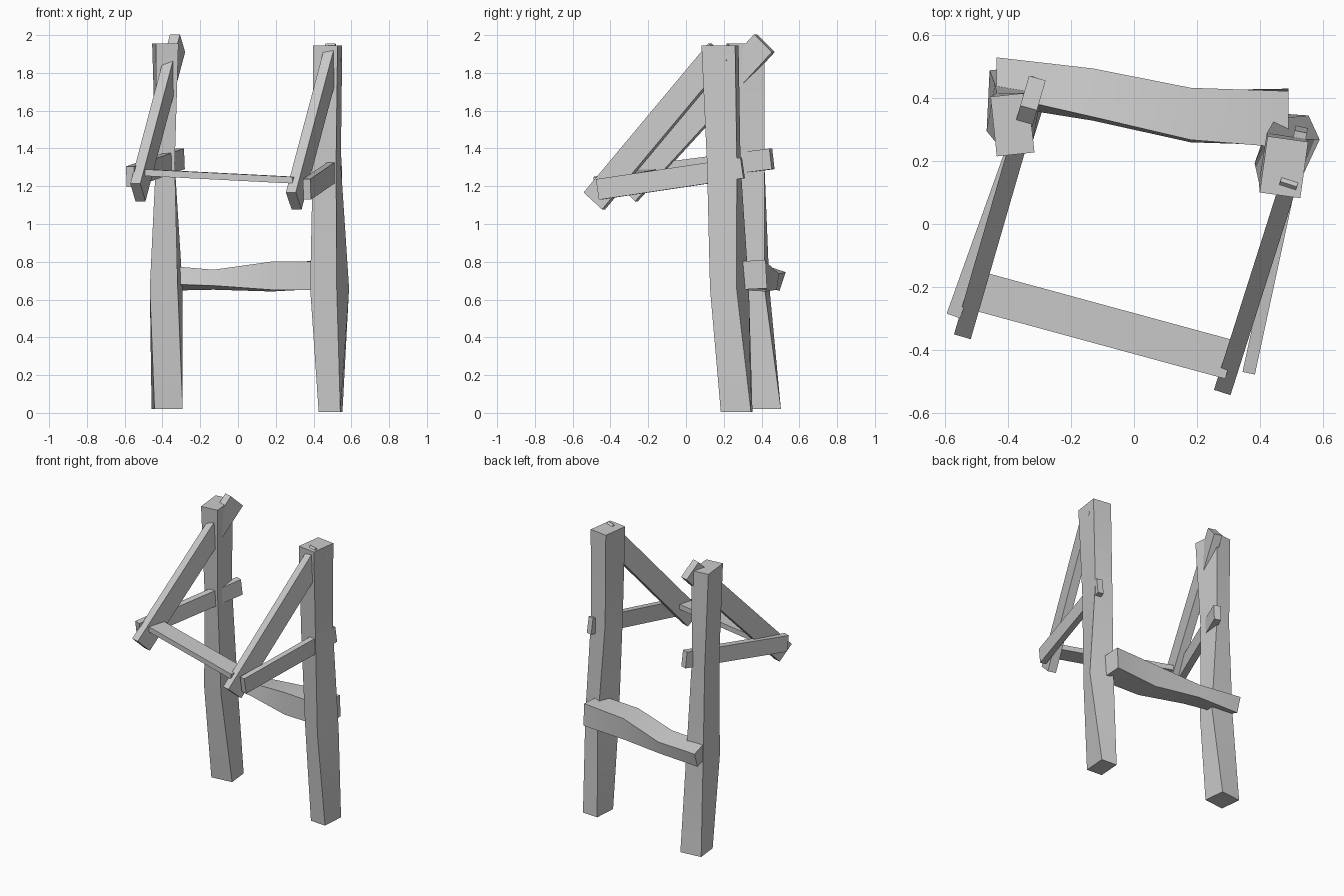
import bpy, bmesh
from math import radians, sin, cos
from mathutils import Vector, Matrix

if "Cube" in bpy.data.objects:
    bpy.data.objects.remove(bpy.data.objects["Cube"])


def finish(name, bm, smooth=False):
    bmesh.ops.recalc_face_normals(bm, faces=bm.faces[:])
    me = bpy.data.meshes.new(name)
    bm.to_mesh(me)
    bm.free()
    ob = bpy.data.objects.new(name, me)
    bpy.context.collection.objects.link(ob)
    if smooth:
        bpy.ops.object.select_all(action='DESELECT')
        ob.select_set(True)
        bpy.context.view_layer.objects.active = ob
        bpy.ops.object.shade_smooth_by_angle(angle=radians(35))
    return ob


def log(name, rings, along_x=False):
    """Loft of rectangles: (position, centre a, centre b, width, depth, twist)."""
    bm = bmesh.new()
    loops = []
    for t, a, b, w, d, twist in rings:
        c, s = cos(radians(twist)), sin(radians(twist))
        loop = []
        for i, j in ((-1, -1), (1, -1), (1, 1), (-1, 1)):
            u, v = i * w / 2, j * d / 2
            p, q = a + u * c - v * s, b + u * s + v * c
            loop.append(bm.verts.new((t, p, q) if along_x else (p, q, t)))
        loops.append(loop)
    for l0, l1 in zip(loops, loops[1:]):
        for k in range(4):
            n = (k + 1) % 4
            bm.faces.new((l0[k], l0[n], l1[n], l1[k]))
    bm.faces.new(loops[0])
    bm.faces.new(loops[-1])
    return finish(name, bm, True)


def plank(name, start, end, thick, tall):
    """Box beam between two points; thickness is kept horizontal."""
    a, b = Vector(start), Vector(end)
    d = (b - a).normalized()
    side = d.cross(Vector((0, 0, 1))).normalized()
    up = side.cross(d)
    rot = Matrix((d, side, up)).transposed().to_4x4()
    size = Matrix.Diagonal(((b - a).length, thick, tall, 1))
    bm = bmesh.new()
    bmesh.ops.create_cube(bm, size=1, matrix=Matrix.Translation((a + b) / 2) @ rot @ size)
    return finish(name, bm)


# crooked upright posts
log("left_post", [
    (0.02, -0.375, 0.42, 0.15, 0.15, 6),
    (0.66, -0.38, 0.355, 0.15, 0.15, -10),
    (1.32, -0.385, 0.335, 0.10, 0.16, 0),
    (1.955, -0.385, 0.315, 0.12, 0.19, 6)])
log("right_post", [
    (0.005, 0.49, 0.268, 0.115, 0.16, -4),
    (0.66, 0.485, 0.23, 0.155, 0.155, -25),
    (1.32, 0.47, 0.20, 0.125, 0.16, -9),
    (1.945, 0.475, 0.18, 0.13, 0.18, -8)])

# crooked lower rail behind the posts
log("lower_rail", [
    (-0.435, 0.452, 0.715, 0.125, 0.105, -18),
    (-0.13, 0.41, 0.705, 0.155, 0.085, -8),
    (0.18, 0.345, 0.722, 0.165, 0.15, -3),
    (0.49, 0.335, 0.73, 0.18, 0.15, 3)], along_x=True)

# diagonal braces
plank("left_diagonal_brace", (-0.53, -0.31, 1.167), (-0.32, 0.415, 1.957), 0.055, 0.136)
plank("right_diagonal_brace", (0.295, -0.485, 1.122), (0.505, 0.175, 1.912), 0.055, 0.136)

# outrigger arms
plank("left_arm", (-0.57, -0.285, 1.25), (-0.305, 0.455, 1.345), 0.045, 0.11)
plank("right_arm", (0.365, -0.465, 1.183), (0.53, 0.30, 1.297), 0.04, 0.11)

# flat front crossbar
plank("front_crossbar", (-0.54, -0.20, 1.275), (0.305, -0.43, 1.232), 0.125, 0.035)
